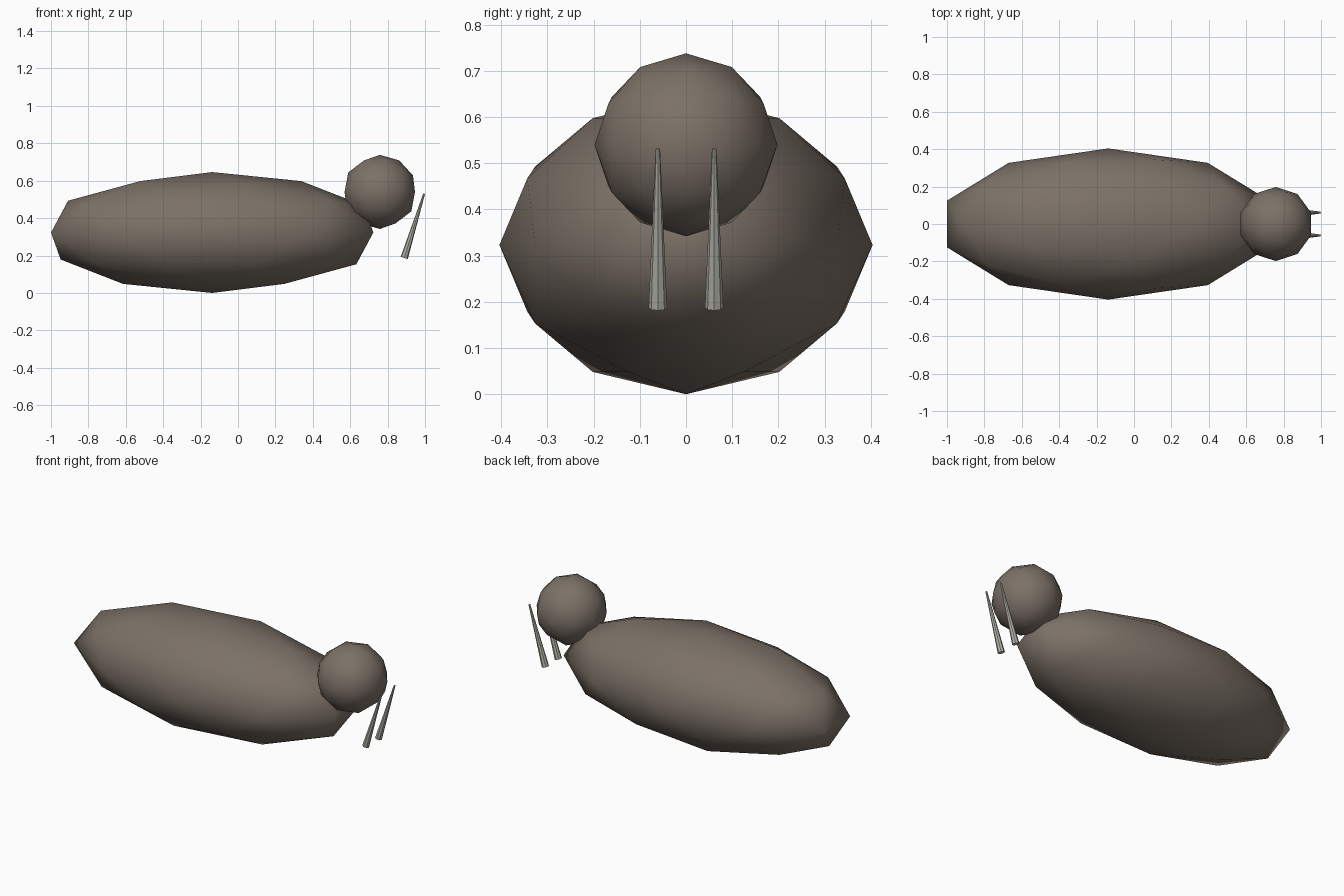
import bpy

cube = bpy.data.objects.get("Cube")
if cube:
    bpy.data.objects.remove(cube, do_unlink=True)


def make_material(name, rgb):
    mat = bpy.data.materials.new(name)
    mat.use_nodes = True
    mat.diffuse_color = (*rgb, 1)
    mat.node_tree.nodes["Principled BSDF"].inputs["Base Color"].default_value = (*rgb, 1)
    return mat


def finish(name, mat):
    obj = bpy.context.object
    obj.name = name
    obj.data.materials.append(mat)
    return obj


def ellipsoid(name, centre, radii, mat):
    bpy.ops.mesh.primitive_ico_sphere_add(subdivisions=2, radius=1, location=centre)
    obj = finish(name, mat)
    obj.scale = radii
    bpy.ops.object.transform_apply(location=False, rotation=False, scale=True)
    bpy.ops.object.shade_smooth()


hide = make_material("brown hide", (0.2, 0.165, 0.135))
ivory = make_material("ivory", (0.45, 0.45, 0.4))

# Long barrel body and round head
ellipsoid("body", (-0.138, 0, 0.323), (0.906, 0.404, 0.323), hide)
ellipsoid("head", (0.758, 0, 0.54), (0.198, 0.198, 0.198), hide)

# Pair of tusks, thick end down, tilted forward at the top
for side, y in (("left", 0.061), ("right", -0.061)):
    bpy.ops.mesh.primitive_cone_add(
        vertices=8, radius1=0.02, radius2=0.005, depth=0.36,
        location=(0.942, y, 0.359), rotation=(0, 0.3, 0))
    finish(side + "_tusk", ivory)
    bpy.ops.object.shade_smooth_by_angle()
